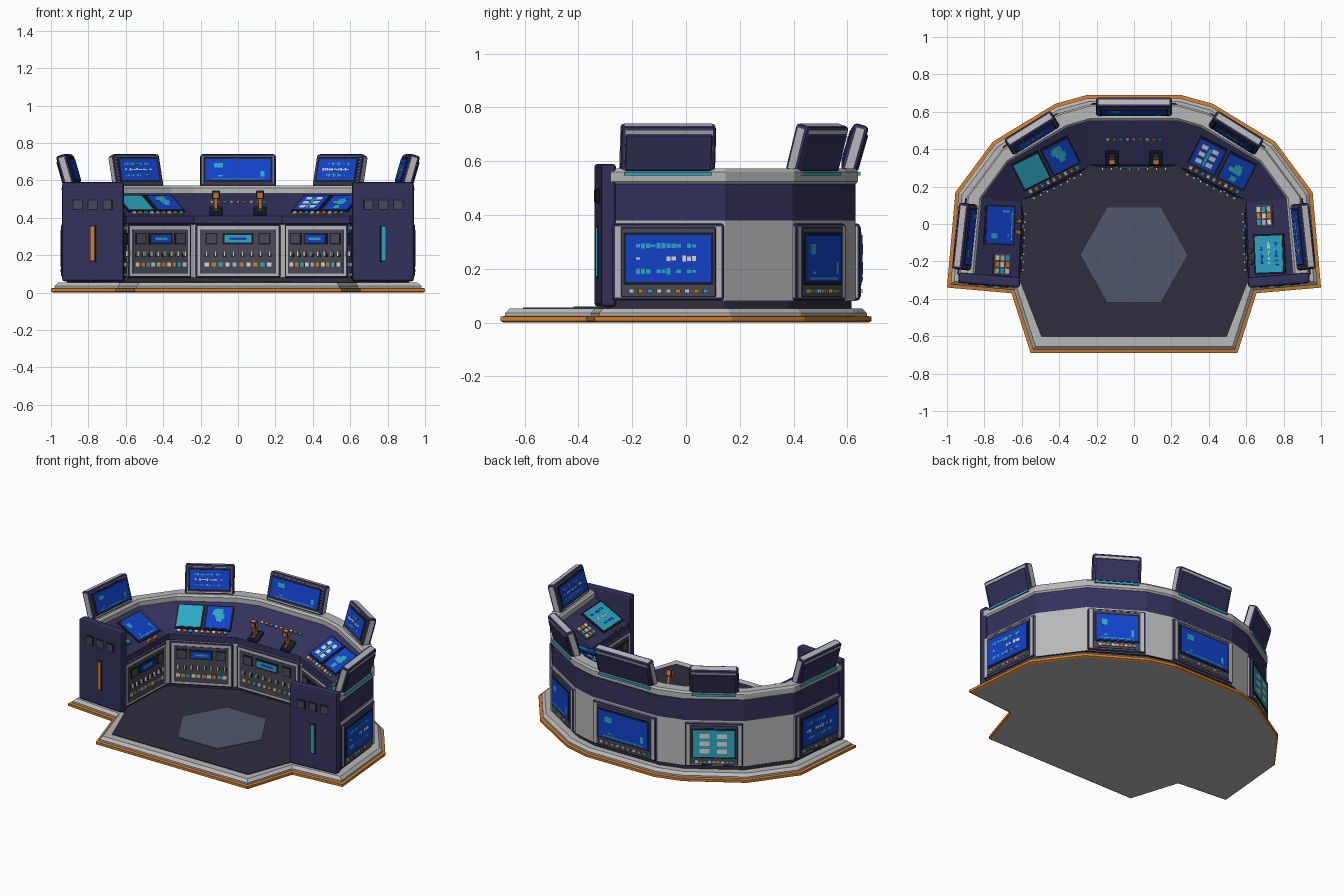
import bpy, bmesh, math, random
from mathutils import Matrix, Vector

if "Cube" in bpy.data.objects:
    bpy.data.objects.remove(bpy.data.objects["Cube"])
random.seed(4)
T, R = Matrix.Translation, Matrix.Rotation

COLOURS = [("navy", (.034, .031, .105)), ("light_grey", (.48, .48, .49)), ("orange", (.62, .21, .025)),
           ("floor_dark", (.028, .026, .045)), ("dark_grey", (.065, .068, .09)), ("slate", (.08, .095, .15)),
           ("screen_blue", (.006, .055, .60)), ("cyan", (.025, .40, .56)), ("ivory", (.72, .70, .66)),
           ("near_black", (.012, .012, .022))]
NAVY, GREY, ORANGE, FLOOR, DARK, SLATE, BLUE, CYAN, IVORY, BLACK = range(10)
MATS = []
for n, c in COLOURS:
    m = bpy.data.materials.new(n)
    m.diffuse_color = (*c, 1)
    m.use_nodes = True
    m.node_tree.nodes["Principled BSDF"].inputs["Base Color"].default_value = m.diffuse_color
    MATS.append(m)


def finish(name, bm):
    """Turn a bmesh into an object holding only the colours it uses."""
    bmesh.ops.recalc_face_normals(bm, faces=bm.faces)
    used = sorted({f.material_index for f in bm.faces})
    for f in bm.faces:
        f.material_index = used.index(f.material_index)
    me = bpy.data.meshes.new(name)
    bm.to_mesh(me)
    bm.free()
    for i in used:
        me.materials.append(MATS[i])
    bpy.context.collection.objects.link(bpy.data.objects.new(name, me))


def box(bm, M, c, s, mat, bev=0, seg=2):
    vs = bmesh.ops.create_cube(bm, size=1, matrix=M @ T(c) @ Matrix.Diagonal((*s, 1)))["verts"]
    for f in {f for v in vs for f in v.link_faces}:
        f.material_index = mat
    if bev:
        bmesh.ops.bevel(bm, geom=list({e for v in vs for e in v.link_edges}), offset=bev,
                        segments=seg, affect='EDGES', profile=.5)


def frame(a, b):
    """Local x runs from a to b, y outward, z up."""
    a, b = Vector((*a, 0)), Vector((*b, 0))
    d = b - a
    return T((a + b) / 2) @ R(math.atan2(d.y, d.x), 4, 'Z'), d.length


def offset(poly, d):
    """Inset a clockwise outline by d with mitred corners."""
    out, n = [], len(poly)
    for i in range(n):
        p, q, r = (Vector(poly[(i + k) % n]) for k in (-1, 0, 1))
        u, v = (q - p).normalized(), (r - q).normalized()
        nu, nv = Vector((u.y, -u.x)), Vector((v.y, -v.x))
        out.append(q + (nu + nv) * d / (1 + nu.dot(nv)))
    return out


def stack(name, poly, rings, mats, cap_mats):
    bm = bmesh.new()
    loops = [[bm.verts.new((p.x, p.y, z)) for p in offset(poly, d)] for d, z in rings]
    for a, b, m in zip(loops, loops[1:], mats):
        for i in range(len(a)):
            j = (i + 1) % len(a)
            bm.faces.new((a[i], a[j], b[j], b[i])).material_index = m
    bm.faces.new(loops[0]).material_index = cap_mats[0]
    bm.faces.new(loops[-1]).material_index = cap_mats[1]
    finish(name, bm)


def mirrored(right):
    return [(-x, y) for x, y in reversed(right)] + right


# Platform with orange trim, dark floor and hexagonal pad
outline = mirrored([(.25, .69), (.42, .643), (.755, .44), (.955, .17), (1, -.34), (.655, -.37), (.553, -.69)])
stack("platform", outline, [(.012, 0), (0, .006), (0, .022), (.018, .025), (.018, .036), (.036, .053)],
      [ORANGE, ORANGE, ORANGE, GREY, GREY], (GREY, GREY))
floor = mirrored([(.26, .36), (.64, .2), (.66, -.29), (.605, -.32), (.495, -.605)])
stack("floor", floor, [(0, .045), (0, .057)], [FLOOR], (FLOOR, FLOOR))
hexa = [(.285 * math.cos(-k * math.pi / 3), -.165 + .292 * math.sin(-k * math.pi / 3)) for k in range(6)]
stack("floor_pad", hexa, [(0, .05), (0, .06)], [SLATE], (SLATE, SLATE))

# Wraparound console body: one profile lofted between inner and outer outlines
inner = mirrored([(.235, .315), (.243, .308), (.595, .13), (.6, .115), (.617, -.305)])
outer = mirrored([(.235, .63), (.395, .585), (.70, .395), (.885, .145), (.93, -.28)])
profile = [(.08, .05, FLOOR), (.08, .08, GREY), (.04, .08, GREY), (.04, .365, NAVY), (0, .37, NAVY), (0, .41, NAVY),
           (.75, .53, GREY), (.75, .56, GREY), (.79, .572, GREY), (1.0, .572, GREY), (1.03, .56, GREY),
           (1.03, .525, GREY), (1, .515, NAVY), (1, .38, GREY), (1, .08, FLOOR), (.95, .08, FLOOR), (.95, .05, FLOOR)]
bm = bmesh.new()
rows = []
for a, b in zip(inner, outer):
    a, b = Vector(a), Vector(b)
    rows.append([bm.verts.new((*(a.lerp(b, t)), z)) for t, z, _ in profile])
for ra, rb in zip(rows, rows[1:]):
    for k in range(len(profile)):
        j = (k + 1) % len(profile)
        bm.faces.new((ra[k], ra[j], rb[j], rb[k])).material_index = profile[k][2]
for r in (rows[0], rows[-1]):
    bm.faces.new(r).material_index = NAVY
finish("console_body", bm)


def screen(bm, M, x, y, w, h, z, kind, base=BLUE):
    """Dark bezel, coloured plate and abstract readout marks."""
    box(bm, M, (x, y, z), (w + .02, h + .02, .008), BLACK)
    box(bm, M, (x, y, z + .003), (w, h, .008), base)
    def mark(px, py, sx, sy, m):
        box(bm, M, (x + px * w, y + py * h, z + .007), (sx * w, sy * h, .002), m)
    hi = CYAN if base == BLUE else BLUE
    if kind == "rows":
        for r, m in zip((.27, 0, -.27), (hi, IVORY, hi)):
            for k in range(12):
                if random.random() < .8:
                    mark(-.36 + k * .06, r, .05, random.uniform(.04, .13), m)
    elif kind == "blob":
        for k in range(9):
            mark(random.gauss(-.05, .13), random.gauss(.05, .12), random.uniform(.1, .3), random.uniform(.1, .25), hi)
    elif kind == "dots":
        for px in (-.22, .2):
            for py in (-.28, 0, .28):
                mark(px, py, .24, .17, IVORY)
        mark(0, -.05, .1, .7, CYAN)
    elif kind == "corner":
        mark(-.3, .2, .14, .22, hi)
        mark(-.27, -.3, .08, .05, hi)
        mark(.38, -.2, .06, .25, hi)
        mark(0, -.42, .8, .04, hi)


def buttons(bm, M, x, y, w, n, z, size=(.016, .016), rows=1, gap=.03):
    for r in range(rows):
        for k in range(n):
            m = (IVORY, ORANGE, CYAN, IVORY, GREY, ORANGE)[(k + 2 * r) % 6]
            box(bm, M, (x + (k / (n - 1) - .5) * w, y + r * gap, z), (*size, .012), m)


names = ["left_side", "left_diagonal", "centre", "right_diagonal", "right_side"]
monitor_w = [.355, .295, .405, .295, .355]
monitor_kind = ["corner", "rows", "corner", "rows", "rows"]
back_kind = ["rows", "dots", "corner", "corner", "rows"]
UP = R(math.pi / 2, 4, 'X')
for i, name in enumerate(names):
    Fi, wi = frame(inner[2 * i], inner[2 * i + 1])
    Fo, wo = frame(outer[2 * i], outer[2 * i + 1])
    depth = (Fi.translation - Fo.translation).length

    # Inner control panel with display, toggles and buttons
    P = Fi @ T((0, .012, 0)) @ UP
    bm = bmesh.new()
    w = wi - .015
    box(bm, P, (0, .222, .003), (w, .285, .03), GREY, .01)
    box(bm, P, (0, .22, .016), (w - .05, .235, .01), DARK)
    screen(bm, P, 0, .288, w * .32, .04, .022, "none", CYAN if i == 2 else BLUE)
    box(bm, P, (0, .288, .028), (w * .2, .012, .004), BLUE if i == 2 else CYAN)
    for s in (-1, 1):
        box(bm, P, (s * w * .31, .288, .022), (.064, .062, .008), BLACK)
        box(bm, P, (s * w * .31, .288, .025), (.05, .048, .006), DARK)
    for k in range(8):
        x = (k / 7 - .5) * w * .74
        box(bm, P, (x, .2, .022), (.02, .02, .01), BLACK)
        box(bm, P, (x, .207, .032), (.011, .028, .014), IVORY)
    buttons(bm, P, 0, .15, w * .74, 10, .022, (.024, .022))
    finish(name + "_control_panel", bm)

    # Outer wall display
    B = Fo @ R(math.pi, 4, 'Z') @ UP
    bm = bmesh.new()
    w = wo - .01
    box(bm, B, (0, .225, .002), (w, .285, .03), GREY, .01)
    box(bm, B, (0, .225, .014), (w - .06, .262, .012), DARK, .004, 1)
    screen(bm, B, 0, .238, w - .1, .175, .019, back_kind[i], CYAN if i == 1 else BLUE)
    buttons(bm, B, 0, .118, w - .14, 9, .02, (.018, .014))
    finish(name + "_wall_display", bm)

    # Raised monitor leaning outward
    Mo = Fo @ T((0, -.028, .56)) @ R(math.radians(90 - 16), 4, 'X')
    bm = bmesh.new()
    w = monitor_w[i]
    box(bm, Mo, (0, .09, 0), (w, .185, .058), GREY, .014)
    box(bm, Mo, (0, .092, .027), (w - .03, .15, .008), DARK)
    screen(bm, Mo, 0, .092, w - .06, .118, .029, monitor_kind[i])
    box(bm, Mo, (0, .083, -.029), (w - .03, .14, .012), NAVY, .004, 1)
    box(bm, Fo, (0, .012, .553), (w - .03, .012, .014), CYAN)
    finish(name + "_monitor", bm)

    # Sloped desk controls
    D = Fi @ T((0, 0, .41)) @ R(math.atan2(.12, .75 * depth), 4, 'X')
    bm = bmesh.new()
    if name == "centre":
        buttons(bm, D, 0, .155, .28, 9, .003, (.018, .014))
        for x in (-.118, .118):
            box(bm, D, (x, .045, .005), (.07, .085, .02), BLACK, .004, 1)
            box(bm, D, (x, .045, .018), (.02, .06, .01), DARK)
            L = Fi @ T((x, .04, .43)) @ R(math.radians(12), 4, 'X')
            box(bm, L, (0, 0, .045), (.018, .018, .08), ORANGE)
            box(bm, L, (0, 0, .095), (.042, .034, .045), ORANGE, .008)
    elif "diagonal" in name:
        left = i == 1
        screen(bm, D, -.088, .135, .145, .16, .003, "none" if left else "dots", CYAN if left else BLUE)
        screen(bm, D, .088, .135, .145, .16, .003, "blob")
        buttons(bm, D, 0, .026, .28, 9, .004, (.02, .02))
    else:
        left = i == 0
        screen(bm, D, .085 if left else .07, .13, .195, .165, .003, "corner" if left else "rows",
               BLUE if left else CYAN)
        kx = -.125 if left else -.135
        box(bm, D, (kx, .11, .002), (.115, .1, .01), DARK)
        buttons(bm, D, kx, .08, .07, 3, .008, (.026, .024), 3, .031)
        for x in (.05, .11):
            bmesh.ops.create_cone(bm, cap_ends=True, segments=12, radius1=.013, radius2=.011, depth=.02,
                                  matrix=D @ T((x, .018, .008)))
            for f in bm.faces[-14:]:
                f.material_index = ORANGE if left else DARK
    finish(name + "_desk_controls", bm)

# End walls with vents and a coloured handle strip
for side, (a, b), colour in (("left", (outer[0], inner[0]), ORANGE), ("right", (inner[-1], outer[-1]), CYAN)):
    C = frame(a, b)[0] @ UP
    bm = bmesh.new()
    box(bm, C, (0, .325, .008), (.33, .53, .056), NAVY, .012)
    for x in (-.08, 0, .08):
        box(bm, C, (x, .47, .036), (.056, .056, .006), BLACK)
        box(bm, C, (x, .47, .038), (.044, .044, .006), DARK)
    box(bm, C, (0, .262, .036), (.032, .195, .006), BLACK)
    box(bm, C, (0, .262, .04), (.022, .182, .01), colour)
    finish(side + "_end_wall", bm)
